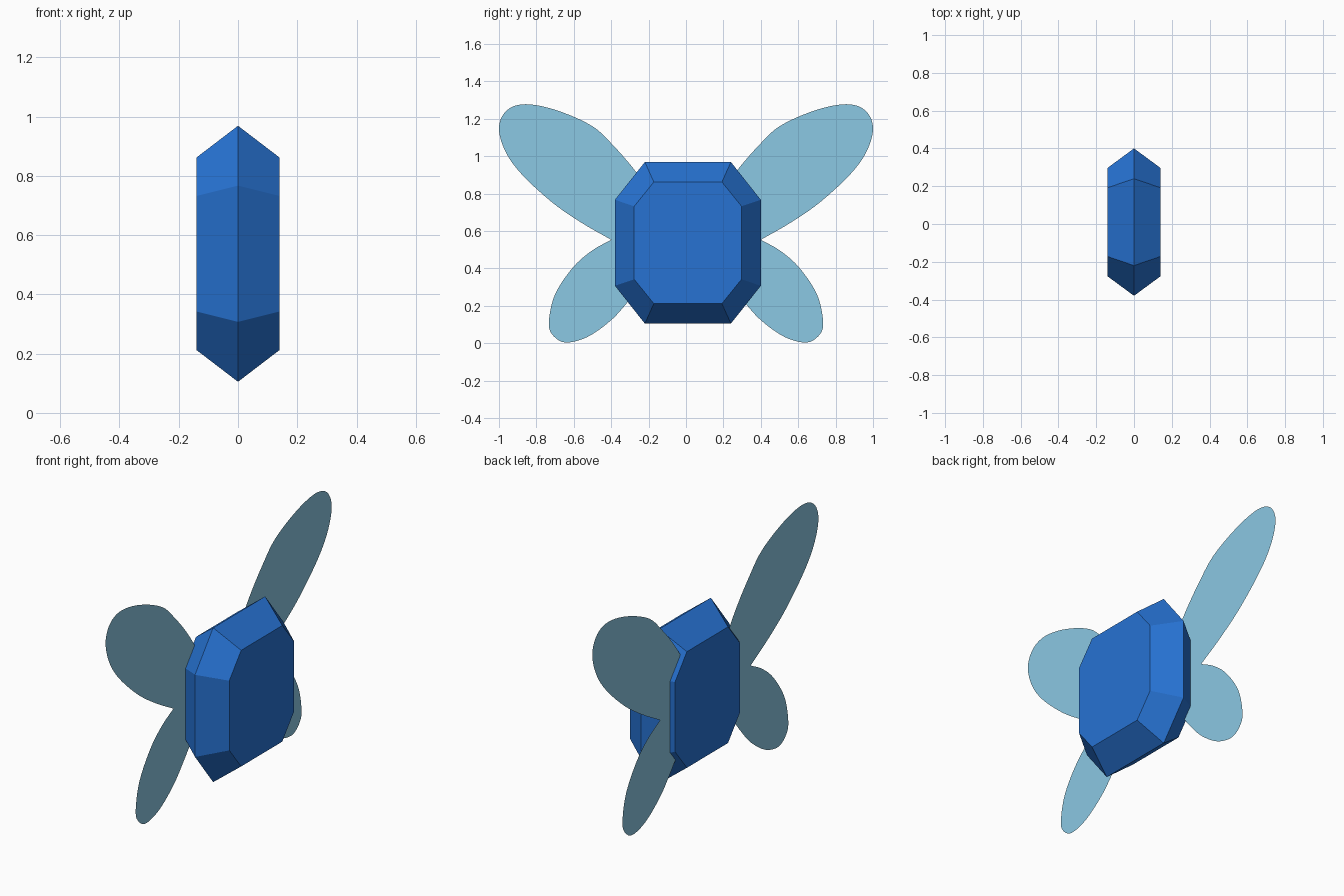
import bpy
from mathutils import Vector

if "Cube" in bpy.data.objects:
    bpy.data.objects.remove(bpy.data.objects["Cube"])


def material(name, rgb):
    mat = bpy.data.materials.new(name)
    mat.diffuse_color = (*rgb, 1)
    mat.use_nodes = True
    mat.node_tree.nodes["Principled BSDF"].inputs["Base Color"].default_value = mat.diffuse_color
    return mat


def add_mesh(name, verts, faces, mat):
    mesh = bpy.data.meshes.new(name)
    mesh.from_pydata(verts, [], faces)
    mesh.materials.append(mat)
    obj = bpy.data.objects.new(name, mesh)
    bpy.context.collection.objects.link(obj)
    return obj


def smooth_path(points, steps=5):
    """Catmull-Rom curve through an open list of 2D points."""
    p = [Vector(q) for q in points]
    p = [2 * p[0] - p[1]] + p + [2 * p[-1] - p[-2]]
    out = []
    for a, b, c, d in zip(p, p[1:], p[2:], p[3:]):
        for i in range(steps):
            t = i / steps
            out.append(0.5 * (2 * b + (c - a) * t + (2 * a - 5 * b + 4 * c - d) * t * t
                              + (3 * b - a - 3 * c + d) * t ** 3))
    return out + [p[-2]]


def octagon(x, half_y, half_z, cut_y, cut_z):
    """Rectangle with clipped corners in the plane at x."""
    corners = [(cut_y, half_z), (half_y, cut_z), (half_y, -cut_z), (cut_y, -half_z),
               (-cut_y, -half_z), (-half_y, -cut_z), (-half_y, cut_z), (-cut_y, half_z)]
    return [(x, GEM_Y + y, GEM_Z + z) for y, z in corners]


GEM_Y, GEM_Z, WING_X = 0.01, 0.537, -0.12
blue = material("gem_blue", (0.02, 0.17, 0.65))
pale = material("wing_pale_blue", (0.26, 0.58, 0.77))

# Gem body: wide girdle ring between two flat octagonal tables
rings = (octagon(-0.14, 0.287, 0.325, 0.182, 0.195)
         + octagon(0, 0.39, 0.432, 0.23, 0.23)
         + octagon(0.14, 0.287, 0.325, 0.182, 0.195))
faces = [tuple(range(8)), tuple(range(23, 15, -1))]
for r in (0, 8):
    for i in range(8):
        j = (i + 1) % 8
        faces.append((r + j, r + i, r + 8 + i, r + 8 + j))
add_mesh("gem_body", rings, faces, blue)

# Wings: flat petals, mirrored left and right, roots hidden inside the gem
upper = [(0.2, 0.82), (0.278, 0.93), (0.382, 1.05), (0.50, 1.16), (0.69, 1.245),
         (0.856, 1.278), (0.957, 1.246), (1.0, 1.155), (0.968, 1.03), (0.88, 0.905),
         (0.717, 0.754), (0.56, 0.645), (0.40, 0.553)]
lower = [(0.40, 0.553), (0.503, 0.495), (0.604, 0.406), (0.70, 0.262), (0.733, 0.118),
         (0.716, 0.048), (0.647, 0.004), (0.53, 0.032), (0.406, 0.118), (0.32, 0.21),
         (0.24, 0.31)]
for part, points in (("upper", upper), ("lower", lower)):
    outline = smooth_path(points) + [Vector((0.2, 0.553))]
    for side, s in (("right", 1), ("left", -1)):
        verts = [(WING_X, s * p.x, p.y) for p in outline]
        order = range(len(verts))
        add_mesh(f"{part}_wing_{side}", verts, [tuple(order if s < 0 else reversed(order))], pale)
